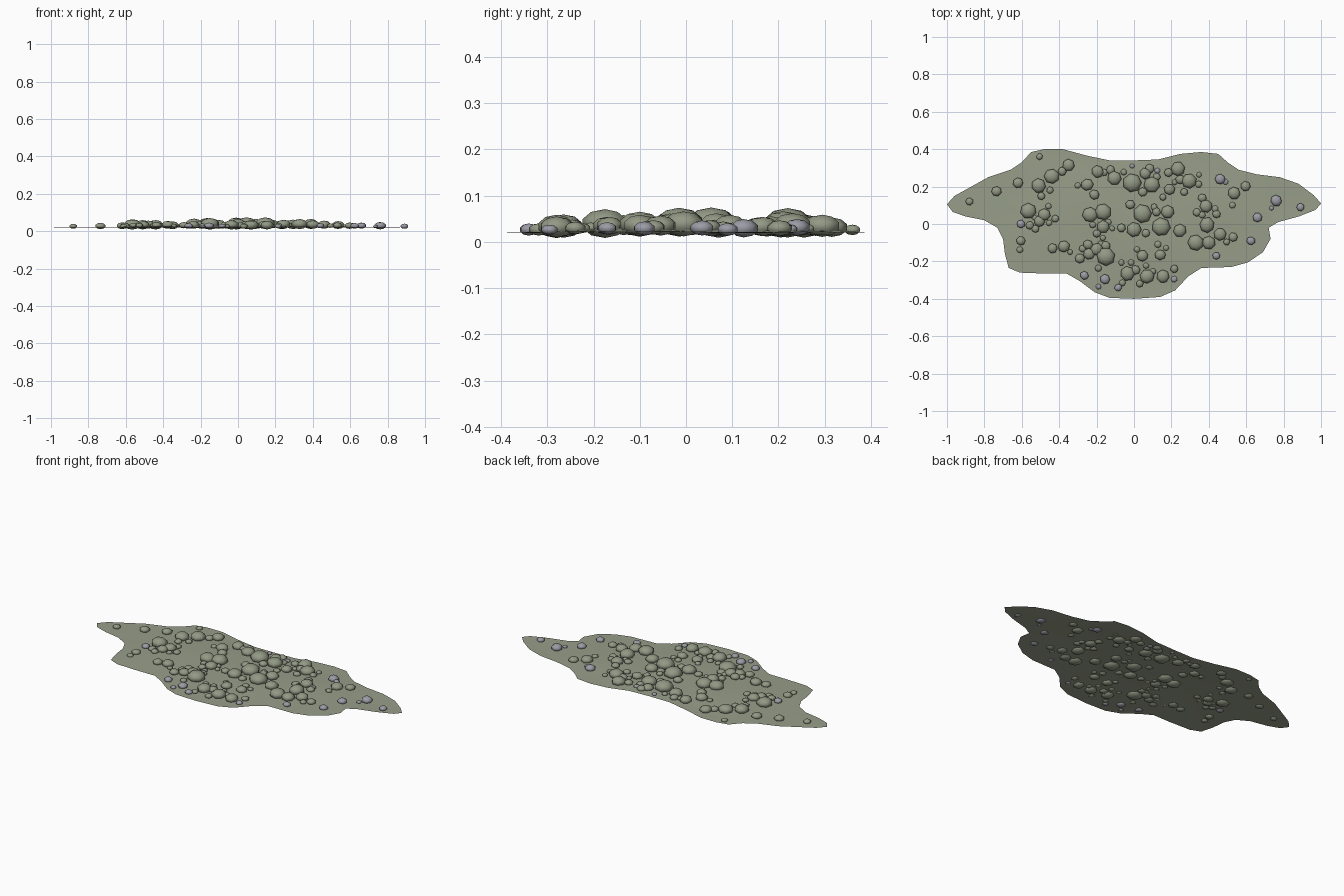
import bpy, bmesh, math, random
from mathutils import Matrix

random.seed(7)


def material(name, rgb):
    m = bpy.data.materials.new(name)
    m.diffuse_color = (*rgb, 1)
    return m


MOSS = material("moss_green", (0.31, 0.34, 0.25))
STONE = material("stone_green", (0.29, 0.32, 0.235))
GREY = material("pale_grey", (0.33, 0.33, 0.38))

# Wavy outline of the ground patch
OUTLINE = [
    (-1, .105), (-.96, .15), (-.87, .20), (-.78, .25), (-.66, .29), (-.60, .33), (-.55, .385),
    (-.48, .40), (-.38, .40), (-.25, .365), (-.13, .34), (0, .34), (.13, .345), (.25, .375),
    (.36, .385), (.45, .375), (.50, .33), (.56, .29), (.66, .265), (.78, .25), (.88, .215),
    (.96, .155), (1, .11), (.97, .075), (.88, .04), (.77, .01), (.72, -.02), (.73, -.08),
    (.69, -.15), (.61, -.205), (.52, -.23), (.36, -.235), (.29, -.28), (.22, -.355),
    (.14, -.39), (0, -.40), (-.13, -.395), (-.21, -.365), (-.29, -.305), (-.36, -.265),
    (-.48, -.265), (-.61, -.26), (-.67, -.235), (-.69, -.16), (-.70, -.08), (-.73, -.02),
    (-.80, .02), (-.90, .04), (-.97, .065)]
CY = 0.04

# Larger stones: x, y, radius
BIG = [
    (-.35, .315, .035), (-.62, .22, .03), (-.735, .175, .028), (-.88, .12, .022),
    (-.44, .255, .042), (-.51, .205, .042), (-.565, .07, .046), (-.605, -.09, .026),
    (-.505, .015, .032), (-.48, .05, .036), (-.375, -.12, .034), (-.25, .21, .036),
    (-.195, .28, .036), (-.105, .245, .04), (-.01, .22, .053), (.095, .21, .045),
    (-.165, .065, .048), (-.235, .05, .045), (-.165, -.015, .036), (.045, .055, .052),
    (0, -.03, .042), (.145, -.015, .052), (.18, .065, .038), (.235, .295, .04),
    (.295, .23, .042), (.535, .165, .035), (.385, .095, .036), (.39, -.005, .045),
    (.245, -.035, .038), (.33, -.10, .045), (.40, -.10, .038), (.46, -.055, .036),
    (.14, -.165, .032), (.045, -.17, .032), (-.15, -.175, .052), (-.20, -.135, .036),
    (-.035, -.265, .042), (.07, -.28, .042), (.155, -.28, .038), (-.24, -.16, .032),
    (.19, .185, .032), (.53, -.07, .026), (.06, .27, .032), (-.505, .36, .019)]

# Pale grey pebbles: x, y, radius
PEBBLES = [
    (-.605, 0, .024), (.44, -.17, .022), (.625, -.09, .025), (.66, .035, .027),
    (.76, .125, .033), (.89, .09, .023), (.46, .24, .03), (.49, .225, .016),
    (-.265, -.275, .025), (-.155, -.295, .028), (-.19, -.335, .016), (-.085, -.34, .022),
    (.215, -.295, .018), (.125, .285, .016), (-.01, .31, .014), (.735, .085, .014)]


def ground_z(x, y):
    """Nearly flat patch with a low rise in the middle."""
    d = math.hypot(x / 0.75, (y - CY) / 0.36)
    return 0.021 + 0.009 * max(0, 1 - d * d)


def ground():
    bm = bmesh.new()
    rings = []
    for s in (1, .85, .68, .5, .33, .16):
        ring = []
        for x, y in OUTLINE:
            px, py = x * s, CY + (y - CY) * s
            wave = 0.0025 * math.sin(9 * px + 4) * math.sin(13 * py) if s < 1 else 0
            ring.append(bm.verts.new((px, py, ground_z(px, py) + wave)))
        rings.append(ring)
    n = len(OUTLINE)
    for a, b in zip(rings, rings[1:]):
        for i in range(n):
            j = (i + 1) % n
            bm.faces.new((a[i], b[i], b[j], a[j]))
    c = bm.verts.new((0, CY, ground_z(0, CY)))
    for i in range(n):
        bm.faces.new((rings[-1][i], c, rings[-1][(i + 1) % n]))
    bmesh.ops.recalc_face_normals(bm, faces=bm.faces)
    if sum(f.normal.z for f in bm.faces) < 0:
        bmesh.ops.reverse_faces(bm, faces=bm.faces)
    finish(bm, "ground_patch", MOSS)


def finish(bm, name, mat):
    me = bpy.data.meshes.new(name)
    bm.to_mesh(me)
    bm.free()
    me.materials.append(mat)
    me.shade_smooth()
    bpy.context.collection.objects.link(bpy.data.objects.new(name, me))


def stones(name, spots, mat):
    """Flattened low-poly spheres half sunk into the patch."""
    bm = bmesh.new()
    for x, y, r in spots:
        z = ground_z(x, y) + 0.25 * r
        m = (Matrix.Translation((x, y, z)) @ Matrix.Rotation(random.uniform(0, 6.28), 4, 'Z')
             @ Matrix.Diagonal((r, r * random.uniform(.92, 1.05), r * .6, 1)))
        bmesh.ops.create_uvsphere(bm, u_segments=7, v_segments=5, radius=1, matrix=m)
    low = min(v.co.z for v in bm.verts)
    if low < 0:
        for v in bm.verts:
            v.co.z = max(v.co.z, 0)
    finish(bm, name, mat)


# Small stones gathered beside the larger ones
small = []
while len(small) < 62:
    x, y, r = random.choice(BIG[4:])
    a, q = random.uniform(0, 6.28), random.uniform(.015, .029)
    d = r + q * random.uniform(.5, 1.6)
    sx, sy = x + d * math.cos(a), y + d * math.sin(a)
    if abs(sx) < .62 and -.34 < sy < .31 and all(
            math.hypot(sx - u, sy - v) > .6 * (q + w) for u, v, w in BIG + PEBBLES + small):
        small.append((sx, sy, q))

ground()
stones("large_stones", BIG, STONE)
stones("small_stones", small, STONE)
stones("grey_pebbles", PEBBLES, GREY)
